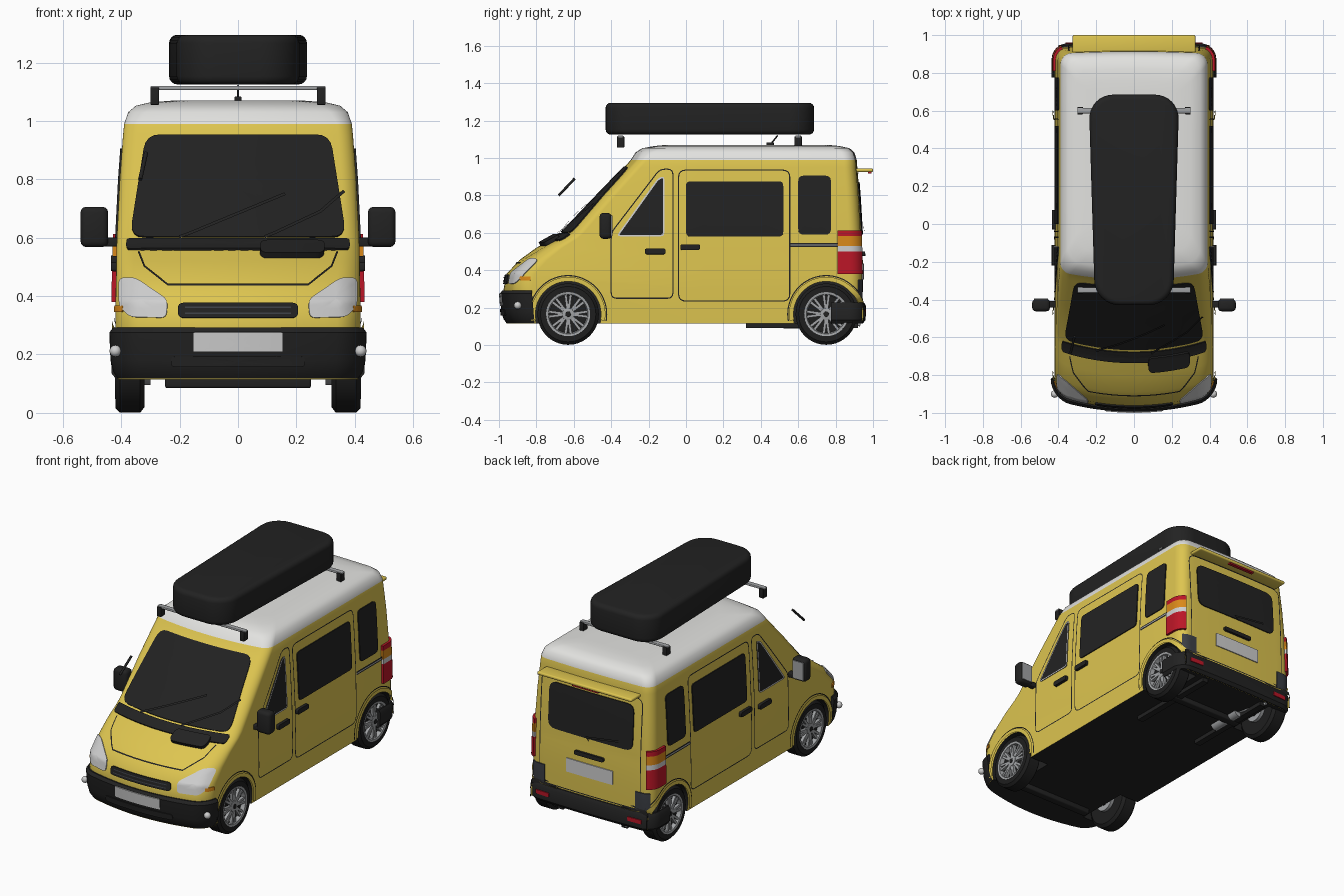
import bpy, bmesh, math
from mathutils import Vector, Matrix
from mathutils.bvhtree import BVHTree

default_cube = bpy.data.objects.get("Cube")
if default_cube:
    bpy.data.objects.remove(default_cube, do_unlink=True)


def material(name, *rgb):
    mat = bpy.data.materials.new(name)
    mat.use_nodes = True
    mat.diffuse_color = (*rgb, 1)
    mat.node_tree.nodes["Principled BSDF"].inputs["Base Color"].default_value = (*rgb, 1)
    return mat


yellow = material("yellow paint", .73, .56, .08)
white = material("roof white", .76, .76, .74)
black = material("black trim", .016, .016, .016)
rubber = material("tyre rubber", .013, .013, .013)
silver = material("silver metal", .36, .37, .38)
lamp = material("pale lamp grey", .62, .62, .62)
red = material("red lamp", .5, .008, .02)
orange = material("orange lamp", .7, .25, .01)
slate = material("slate panel", .045, .05, .06)
parts = []


def finish(name, bm, mat, out=None):
    bmesh.ops.recalc_face_normals(bm, faces=bm.faces)
    if out and sum(f.normal.dot(out) * f.calc_area() for f in bm.faces) < 0:
        bmesh.ops.reverse_faces(bm, faces=bm.faces)
    mesh = bpy.data.meshes.new(name)
    bm.to_mesh(mesh)
    bm.free()
    mesh.materials.append(mat)
    obj = bpy.data.objects.new(name, mesh)
    bpy.context.collection.objects.link(obj)
    parts.append(obj)
    return obj


def loft(rings, closed=True, caps=True):
    bm = bmesh.new()
    rows = [[bm.verts.new(p) for p in ring] for ring in rings]
    count = len(rows[0])
    for a, b in zip(rows, rows[1:]):
        for i in range(count if closed else count - 1):
            j = (i + 1) % count
            bm.faces.new((a[i], a[j], b[j], b[i]))
    if caps:
        bm.faces.new(rows[0])
        bm.faces.new(rows[-1])
    return bm


def box(name, size, loc, mat, bevel=0.0):
    bm = bmesh.new()
    bmesh.ops.create_cube(bm, size=1, matrix=Matrix.Translation(loc) @ Matrix.Diagonal((*size, 1)))
    if bevel:
        bmesh.ops.bevel(bm, geom=bm.edges[:], offset=bevel, segments=3, profile=.5, affect='EDGES')
    return finish(name, bm, mat)


def rod(name, start, end, radius, mat, sides=16):
    start, end = Vector(start), Vector(end)
    turn = (end - start).to_track_quat('Z', 'Y').to_matrix().to_4x4()
    bm = bmesh.new()
    bmesh.ops.create_cone(bm, cap_ends=True, segments=sides, radius1=radius, radius2=radius,
                          depth=(end - start).length,
                          matrix=Matrix.Translation((start + end) / 2) @ turn)
    return finish(name, bm, mat)


# Body levels: height, front y, rear y, half width, front bow, front corner radius
LEVELS = [(.115, -.96, .94, .412, .07, .08), (.3, -.975, .945, .42, .07, .08),
          (.38, -.96, .945, .42, .07, .08), (.455, -.89, .945, .418, .07, .08),
          (.52, -.8, .942, .417, .07, .07), (.57, -.71, .94, .416, .07, .06),
          (.6, -.665, .94, .415, .07, .05), (.8, -.475, .928, .405, .05, .05),
          (.95, -.33, .916, .394, .04, .05), (.99, -.295, .913, .39, .04, .05),
          (1.03, -.27, .9, .376, .04, .06), (1.052, -.235, .875, .35, .04, .07),
          (1.064, -.17, .82, .3, .04, .08), (1.07, -.11, .76, .22, .04, .08)]


def level(z):
    for a, b in zip(LEVELS, LEVELS[1:]):
        if z <= b[0]:
            t = (z - a[0]) / (b[0] - a[0])
            return [p + (q - p) * t for p, q in zip(a[1:], b[1:])]
    return LEVELS[-1][1:]


def outline(end, z, grow, limit):
    """Plan outline of one end of the body, from +x round to -x."""
    front, rear, half, bow, radius = level(z)
    tip, radius, bow = (front, radius, bow) if end < 0 else (rear, .06, .01)
    tip, half, radius = tip + end * grow, half + grow, radius + grow
    side = [(half, limit, z)]
    flat = [((half - radius) * (1 - k / 8), 0) for k in range(1, 9)]
    arc = [(half - radius + radius * math.cos(a), radius - radius * math.sin(a))
           for a in (k * math.pi / 16 for k in range(9))]
    for x, back in arc + flat:
        side.append((x, tip - end * (back + bow * (x / half) ** 2), z))
    return side + [(-x, y, h) for x, y, h in reversed(side[:-1])]


# Body shell with wheel arches
shell = loft([outline(-1, row[0], 0, .1) + outline(1, row[0], 0, .5)[::-1] for row in LEVELS])
bmesh.ops.recalc_face_normals(shell, faces=shell.faces)
surface = BVHTree.FromBMesh(shell)
body = finish("body_shell", shell, yellow)
AXLES = {"front": -.63, "rear": .75}
HUB = .165
for wy in AXLES.values():
    for s in (1, -1):
        cutter = rod("arch_cutter", (s * .28, wy, HUB), (s * .6, wy, HUB), .178, black, 40)
        parts.remove(cutter)
        cut = body.modifiers.new("arch", 'BOOLEAN')
        cut.object, cut.operation, cut.solver = cutter, 'DIFFERENCE', 'EXACT'
        bpy.context.view_layer.objects.active = body
        bpy.ops.object.modifier_apply(modifier=cut.name)
        bpy.data.objects.remove(cutter, do_unlink=True)
body.data.materials.clear()
for mat in (yellow, white, black):
    body.data.materials.append(mat)
for face in body.data.polygons:
    c, n = face.center, face.normal
    in_arch = any(math.hypot(c.y - wy, c.z - HUB) < .181 for wy in AXLES.values())
    outside = abs(n.x) > .9 and abs(c.x) > .35
    under = n.z < -.9 and c.z < .13
    face.material_index = 2 if under or (in_arch and not outside) else int(c.z > .99)

# Fitted panels and seams, laid on the body from one side
OUT = {"left": Vector((1, 0, 0)), "right": Vector((-1, 0, 0)),
       "front": Vector((0, -1, 0)), "rear": Vector((0, 1, 0))}


def lay(side, p, lift):
    out = OUT[side]
    start = out * 2 + (Vector((0, p[0], p[1])) if out.x else Vector((p[0], 0, p[1])))
    hit, normal, _, _ = surface.ray_cast(start, -out)
    return hit + normal * lift if hit else start - out * 1.6


def dense(points, closed=True):
    points = [Vector(p) for p in points]
    result = []
    for a, b in zip(points, points[1:] + points[:1] if closed else points[1:]):
        steps = max(1, math.ceil((b - a).length / .04))
        result += [a.lerp(b, k / steps) for k in range(steps)]
    return result if closed else result + [points[-1]]


def rounded(points, radius):
    points, result = [Vector(p) for p in points], []
    for i, p in enumerate(points):
        ends = []
        for q in (points[i - 1], points[(i + 1) % len(points)]):
            ends.append(p + (q - p).normalized() * min(radius, (q - p).length * .45))
        for t in (0, .25, .5, .75, 1):
            result.append(ends[0].lerp(p, t).lerp(p.lerp(ends[1], t), t))
    return dense(result)


def rect(u0, u1, v0, v1):
    return [(u0, v0), (u1, v0), (u1, v1), (u0, v1)]


def panel(name, side, points, mat, radius=.01, lift=.006):
    loop = rounded(points, radius)
    middle = sum(loop, Vector((0, 0))) / len(loop)
    rings = [[lay(side, p, -.003) for p in loop]]
    rings += [[lay(side, middle.lerp(p, k), lift) for p in loop] for k in (1, .75, .5, .25, .02)]
    bm = loft(rings, caps=False)
    bm.verts.ensure_lookup_table()
    bm.faces.new(bm.verts[-len(loop):])
    return finish(name, bm, mat, OUT[side])


def strip(name, side, loop, mat, width=.006, closed=True, lift=.004):
    edges = ([], [])
    for i, p in enumerate(loop):
        after = loop[(i + 1) % len(loop)] if closed else loop[min(i + 1, len(loop) - 1)]
        before = loop[i - 1] if closed else loop[max(i - 1, 0)]
        along = (after - before).normalized()
        across = Vector((-along.y, along.x)) * width / 2
        for edge, q in zip(edges, (p + across, p - across)):
            edge.append(lay(side, q, lift))
    return finish(name, loft(edges, closed, False), mat, OUT[side])


def line(name, side, points, mat, width=.006, lift=.004):
    return strip(name, side, dense(points, False), mat, width, False, lift)


# Front: glass, cowl, bonnet, grille, lamps, wipers
panel("windscreen", "front", [(-.37, .6), (.37, .6), (.315, .95), (-.315, .95)], black, .05)
panel("cowl", "front", rect(-.38, .38, .557, .592), black, lift=.008)
panel("cowl_intake", "front", rect(.075, .295, .53, .575), black, .025, .022)
line("bonnet_seam", "front", [(-.34, .55), (-.32, .5), (-.24, .437), (.24, .437), (.32, .5), (.34, .55)], black)
panel("grille", "front", rect(-.205, .205, .325, .376), black, .02, .008)
for z in (.34, .36):
    line("grille_slat", "front", [(-.18, z), (.18, z)], slate, .005, .011)
panel("front_plate", "front", rect(-.15, .15, .212, .278), lamp, .004, .027)
panel("bumper_intake", "front", rect(-.225, .225, .16, .195), black, .015, .028)
line("right_wiper", "front", [(-.2, .59), (.16, .74)], black, .01, .016)
line("left_wiper", "front", [(.09, .59), (.28, .68), (.36, .75)], black, .01, .016)
rod("loose_wiper", (-.335, -.68, .8), (-.315, -.595, .89), .007, black)

# Rear door details
strip("rear_door_seam", "rear", rounded(rect(-.345, .345, .24, .92), .05), black)
panel("rear_window", "rear", rect(-.29, .29, .59, .87), black, .05)
panel("rear_plate", "rear", rect(-.16, .16, .35, .435), lamp, .004)
panel("rear_handle", "rear", rect(-.1, .1, .475, .5), black, lift=.015)
line("rear_wiper", "rear", [(.0, .585), (.02, .6), (-.2, .63)], black, .012, .014)
box("spoiler", (.65, .095, .02), (0, .9525, .935), yellow, .008)
box("high_brake_lamp", (.18, .02, .012), (0, .982, .922), red)

# Both sides: windows, doors, handles, arches, lamps, mirrors
for side, s in (("left", 1), ("right", -1)):
    cab = [(-.365, .585), (-.12, .585), (-.12, .9), (-.15, .885)]
    panel(side + "_cab_window", side, cab, black, .015)
    strip(side + "_cab_window_edge", side, rounded(cab, .015), lamp, .008, lift=.007)
    panel(side + "_middle_window", side, rect(0, .52, .58, .875), black, .025)
    panel(side + "_rear_window", side, rect(.6, .775, .59, .905), black, .03)
    door = [(-.4, .25), (-.07, .25), (-.07, .94), (-.14, .94), (-.4, .6)]
    strip(side + "_cab_door_seam", side, rounded(door, .03), black)
    strip(side + "_sliding_door_seam", side, rounded(rect(-.04, .555, .235, .935), .04), black)
    line(side + "_door_rail", side, [(.56, .535), (.81, .535)], black, .022)
    line(side + "_door_rail_trim", side, [(.56, .535), (.81, .535)], silver, .007, .006)
    panel(side + "_cab_handle", side, rect(-.22, -.11, .485, .515), black, lift=.018)
    panel(side + "_sliding_handle", side, rect(-.03, .075, .508, .538), black, lift=.018)
    panel(side + "_indicator", side, rect(-.885, -.83, .345, .367), orange, .006)
    for end, wy in AXLES.items():
        for label, r, width, mat, lift in (("flare", .187, .024, yellow, .012), ("arch_seam", .206, .006, black, .005)):
            arc = [Vector((wy + r * math.cos(a), HUB + r * math.sin(a)))
                   for a in (math.radians(k * 5 - 10) for k in range(41))]
            strip(f"{side}_{end}_{label}", side, arc, mat, width, False, lift)
    light = [(.405, .46), (.35, .46), (.24, .385), (.245, .325), (.37, .328), (.405, .37)]
    panel(side + "_headlight", "front", [(s * x, z) for x, z in light], lamp, .02)
    panel(side + "_corner_panel", "rear", rect(*sorted((s * .31, s * .4)), .235, .35), slate, .004)
    ball = bmesh.new()
    bmesh.ops.create_uvsphere(ball, u_segments=16, v_segments=10, radius=.02,
                              matrix=Matrix.Translation((s * .42, -.9, .212)))
    finish(side + "_fog_lamp", ball, lamp)
    for label, z0, z1, mat in (("lower", .38, .5, red), ("reverse", .5, .53, lamp),
                               ("turn", .53, .583, orange), ("upper", .583, .612, red)):
        rows = []
        for z, grow in ((z0, -.01), (z0, .014), (z1, .014), (z1, -.01)):
            rows.append([(s * x, y, h) for x, y, h in outline(1, z, grow, .81)[:8]])
        finish(f"{side}_{label}_tail_lamp", loft([list(c) for c in zip(*rows)]), mat)
    box(side + "_mirror", (.095, .065, .138), (s * .492, -.43, .637), black, .02)
    box(side + "_mirror_glass", (.075, .006, .11), (s * .492, -.397, .637), silver)
    box(side + "_mirror_arm", (.08, .035, .03), (s * .44, -.425, .585), black, .005)


# Bumpers swept round each end
def bumper(name, end, profile, limit):
    rows = [outline(end, z, grow, limit) for z, grow in profile]
    finish(name, loft([list(c) for c in zip(*rows)]), black)


bumper("front_bumper", -1, [(.117, -.03), (.117, 0), (.14, .014), (.18, .022), (.275, .022), (.292, .008), (.292, -.03)], -.825)
bumper("rear_bumper", 1, [(.116, -.03), (.116, .006), (.135, .02), (.21, .02), (.228, .008), (.228, -.03)], .775)
for s in (1, -1):
    panel("rear_reflector", "rear", rect(*sorted((s * .27, s * .36)), .165, .19), red, .004, .026)


# Wheels
def lathe(name, profile, wy, s, mat, caps=True):
    rings = [[(s * x, wy + r * math.cos(a), HUB + r * math.sin(a))
              for a in (k * math.tau / 40 for k in range(40))] for x, r in profile]
    finish(name, loft(rings, caps=caps), mat)


for end, wy in AXLES.items():
    for side, s in (("left", 1), ("right", -1)):
        name = f"{end}_{side}_"
        lathe(name + "tyre", [(.32, .115), (.32, .145), (.335, .164), (.405, .164), (.42, .148), (.42, .115), (.395, .11)], wy, s, rubber)
        lathe(name + "rim", [(.394, .119), (.422, .118), (.42, .106), (.394, .1)], wy, s, silver, False)
        lathe(name + "brake", [(.3, .07), (.325, .07)], wy, s, silver)
        lathe(name + "hub", [(.394, .036), (.416, .032), (.419, .018)], wy, s, silver)
        lathe(name + "hub_cap", [(.41, .016), (.422, .014)], wy, s, black)
        spokes = bmesh.new()
        for k in range(16):
            turn = math.tau * (k // 2) / 8 + (.13 if k % 2 else -.13)
            place = Matrix.Translation((s * .405, wy, HUB)) @ Matrix.Rotation(turn, 4, 'X')
            bmesh.ops.create_cube(spokes, size=1, matrix=place @ Matrix.Translation((0, 0, .066))
                                  @ Matrix.Diagonal((.018, .014, .085, 1)))
        finish(name + "spokes", spokes, silver)
    rod(end + "_axle", (-.32, wy, .15), (.32, wy, .15), .022, black)
    box(end + "_crossmember", (.5, .05, .04), (0, wy - .1, .105), black, .008)

# Underside
for s in (1, -1):
    box("chassis_rail", (.04, .6, .03), (s * .22, .62, .105), black)
rod("exhaust_silencer", (-.19, .52, .122), (-.19, .74, .122), .034, silver, 24)
rod("exhaust_pipe", (-.19, .74, .122), (-.24, .93, .11), .01, silver)

# Roof bars, box and aerial
for label, y in (("front", -.35), ("rear", .6)):
    box(label + "_roof_bar", (.6, .03, .014), (0, y, 1.113), silver, .004)
    for s in (1, -1):
        box(label + "_bar_foot", (.03, .04, .06), (s * .285, y, 1.085), black, .004)
case = bmesh.new()
bmesh.ops.create_cube(case, size=1, matrix=Matrix.Translation((0, .1275, 1.21)) @ Matrix.Diagonal((.48, 1.115, .17, 1)))
for v in case.verts:
    if v.co.y < 0:
        v.co.x *= .86
bmesh.ops.bevel(case, geom=[e for e in case.edges if abs(e.verts[0].co.z - e.verts[1].co.z) > .1],
                offset=.13, segments=8, profile=.5, affect='EDGES')
bmesh.ops.bevel(case, geom=[e for e in case.edges if abs(e.verts[0].co.z - e.verts[1].co.z) < .01],
                offset=.028, segments=4, profile=.5, affect='EDGES')
finish("roof_box", case, black)
rod("aerial", (0, .45, 1.07), (0, .49, 1.12), .004, black, 8)
box("aerial_base", (.025, .04, .02), (0, .45, 1.074), black, .005)

# Smooth shading with crisp edges
bpy.ops.object.select_all(action='DESELECT')
for obj in parts:
    obj.select_set(True)
bpy.context.view_layer.objects.active = body
bpy.ops.object.shade_smooth_by_angle(angle=math.radians(35))
